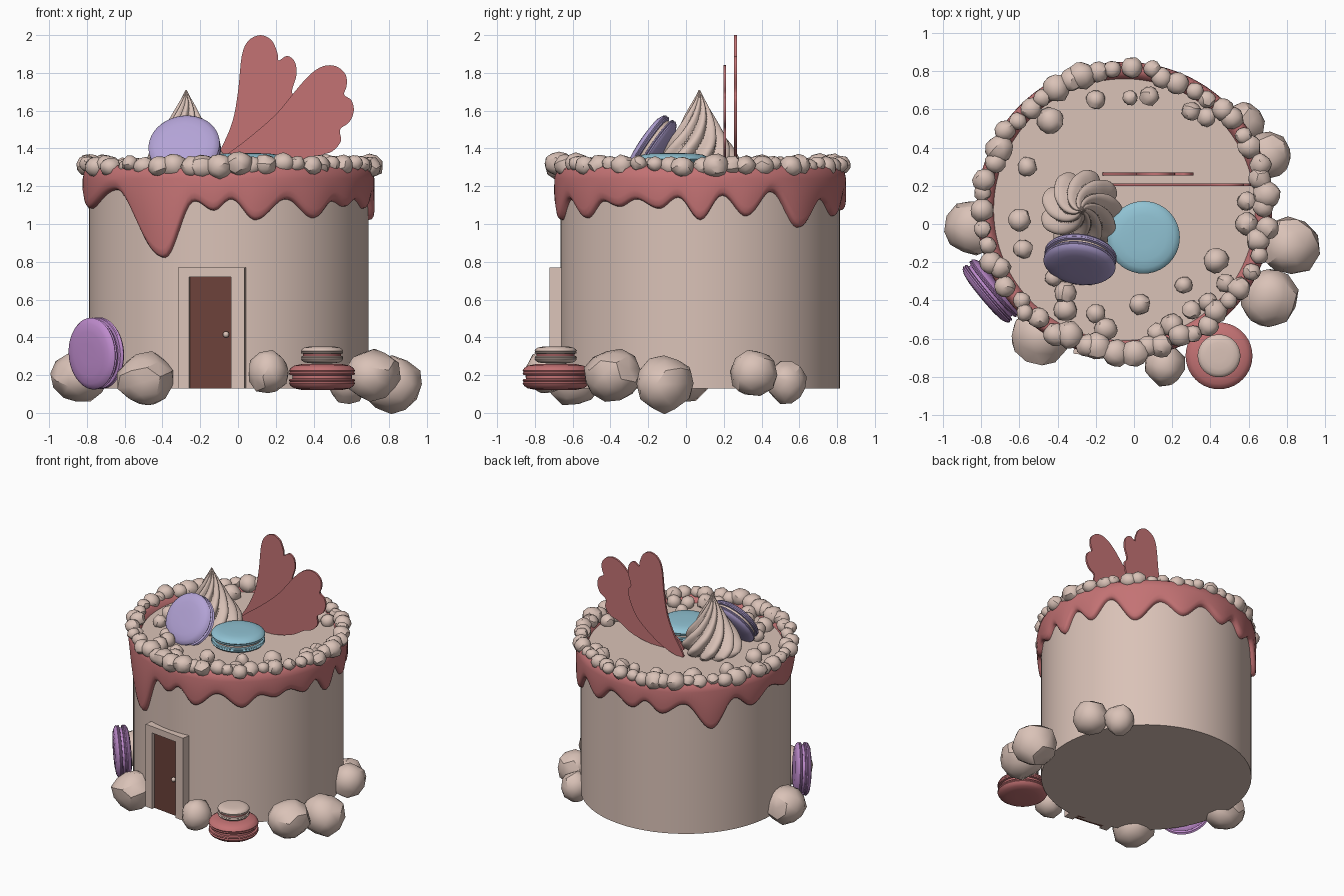
import bpy, bmesh, math, random
from mathutils import Matrix, Vector

if "Cube" in bpy.data.objects:
    bpy.data.objects.remove(bpy.data.objects["Cube"])

random.seed(4)
CX, CY = -0.05, 0.075          # cake axis


def material(name, rgb):
    m = bpy.data.materials.new(name)
    m.diffuse_color = (*rgb, 1)
    m.use_nodes = True
    m.node_tree.nodes["Principled BSDF"].inputs["Base Color"].default_value = m.diffuse_color
    return m


CREAM = material("cream", (0.70, 0.54, 0.475))
RED = material("berry_red", (0.55, 0.17, 0.175))
BROWN = material("door_brown", (0.15, 0.054, 0.042))
BLUE = material("sky_blue", (0.28, 0.54, 0.65))
LAVENDER = material("lavender", (0.45, 0.365, 0.67))
PURPLE = material("orchid_purple", (0.52, 0.26, 0.61))


def finish(name, bm, mats, angle=40):
    bmesh.ops.recalc_face_normals(bm, faces=bm.faces[:])
    me = bpy.data.meshes.new(name)
    bm.to_mesh(me)
    bm.free()
    ob = bpy.data.objects.new(name, me)
    bpy.context.collection.objects.link(ob)
    for m in mats:
        me.materials.append(m)
    bpy.ops.object.select_all(action='DESELECT')
    ob.select_set(True)
    bpy.context.view_layer.objects.active = ob
    bpy.ops.object.shade_smooth_by_angle(angle=math.radians(angle))
    return ob


def rings_mesh(name, rings, mats, caps=True, special=(), angle=40):
    """Skin closed rings of points; bands listed in special use material 1."""
    bm = bmesh.new()
    vs = [[bm.verts.new(p) for p in r] for r in rings]
    n = len(vs[0])
    for k, (a, b) in enumerate(zip(vs, vs[1:])):
        for i in range(n):
            f = bm.faces.new((a[i], a[(i + 1) % n], b[(i + 1) % n], b[i]))
            f.material_index = 1 if k in special else 0
    if caps:
        bm.faces.new(vs[0])
        bm.faces.new(vs[-1])
    return finish(name, bm, mats, angle)


def circle(r, z, n, x=0, y=0):
    return [(x + r * math.cos(2 * math.pi * i / n), y + r * math.sin(2 * math.pi * i / n), z)
            for i in range(n)]


# Cake body
rings_mesh("cake_body", [circle(0.74, z, 64, CX, CY) for z in (0.13, 1.26)], [CREAM])

# Icing with drips: (degrees from front towards the right, lower edge height)
DRIPS = [(-77, 1.08), (-52, 1.18), (-27, 0.82), (-14, 1.12), (-6, 1.07), (1, 1.13), (11, 1.02),
         (24, 1.13), (37, 1.03), (47, 1.12), (55, 1.09), (63, 1.13), (73, 1.08), (81, 1.14),
         (90, 1.02), (99, 1.15), (109, 1.04), (120, 1.17), (134, 0.98), (148, 1.13), (160, 1.04),
         (172, 1.15), (185, 1.07), (193, 1.14), (202, 1.06), (214, 1.14), (229, 0.94),
         (242, 1.15), (253, 1.06), (267, 1.15), (283, 1.08)]


def drip(deg):
    d = (deg + 77) % 360 - 77
    for (a, za), (b, zb) in zip(DRIPS, DRIPS[1:]):
        if a <= d <= b:
            return za + (zb - za) * (1 - math.cos(math.pi * (d - a) / (b - a))) / 2
    return 1.08


N = 240
rings = [[] for _ in range(9)]
for i in range(N):
    deg = i * 360 / N
    zb = drip(deg)
    section = [(0.735, zb), (0.757, zb + 0.005), (0.768, zb + 0.02), (0.773, zb + 0.05),
               (0.772, 1.24), (0.762, 1.29), (0.735, 1.31), (0.70, 1.295), (0.68, 1.25)]
    for ring, (r, z) in zip(rings, section):
        ring.append((CX + r * math.sin(math.radians(deg)), CY - r * math.cos(math.radians(deg)), z))
rings_mesh("drip_icing", rings, [RED], caps=False, angle=60)


# Lumpy cream blobs
def blobs(name, items, jitter=0.07):
    bm = bmesh.new()
    for x, y, z, r, h in items:
        spin = Matrix.Rotation(random.uniform(0, 6), 4, 'Z') @ Matrix.Rotation(random.uniform(0, 6), 4, 'X')
        vs = bmesh.ops.create_icosphere(bm, subdivisions=2, radius=1, matrix=spin)['verts']
        for v in vs:
            p = v.co * (1.02 + random.uniform(-jitter, jitter))
            v.co = (x + p.x * r, y + p.y * r, z + p.z * h)
    return finish(name, bm, [CREAM], 32)


blobs("base_cream_blobs", [
    (-0.84, -0.02, 0.19, 0.145, 0.135), (-0.49, -0.59, 0.18, 0.15, 0.14),
    (0.16, -0.735, 0.215, 0.112, 0.115), (0.71, -0.385, 0.2, 0.148, 0.135),
    (0.815, -0.115, 0.155, 0.155, 0.15), (0.70, 0.36, 0.21, 0.125, 0.12),
    (0.58, 0.53, 0.16, 0.105, 0.11)])

rim = []
for i in range(54):
    a = 2 * math.pi * (i + random.uniform(-0.25, 0.25)) / 54
    r = random.choice((0.045, 0.055, 0.06, 0.072))
    d = 0.735 + random.uniform(-0.02, 0.02)
    rim.append((CX + d * math.cos(a), CY + d * math.sin(a), 1.31 + random.uniform(-0.012, 0.012), r, r * 0.9))
blobs("rim_pearls", rim)

INNER = [(-0.44, 0.54, 7), (-0.2, 0.65, 5), (-0.02, 0.66, 4), (0.08, 0.67, 5), (0.3, 0.59, 5),
         (0.38, 0.56, 5), (0.59, 0.12, 5), (0.59, 0.0, 6), (0.43, -0.19, 6.5), (0.26, -0.32, 4.5),
         (0.03, -0.42, 5.5), (-0.6, 0.02, 6), (-0.58, -0.13, 5), (-0.42, -0.28, 4.5),
         (-0.36, -0.36, 6), (-0.36, -0.45, 6), (-0.2, -0.47, 5), (-0.15, -0.55, 6), (0.3, -0.45, 5),
         (0.2, -0.53, 6), (0.12, -0.57, 5), (0.39, -0.41, 5), (0.48, -0.31, 5), (-0.56, 0.3, 5)]
blobs("inner_pearls", [(x, y, 1.285, r / 100, r / 100) for x, y, r in INNER])


# Macarons: two shells around a filling
def macaron(name, centre, radius, half, shell, filling, normal=(0, 0, 1)):
    top = [(0.3, 1), (0.62, 0.97), (0.84, 0.86), (0.95, 0.68), (1.0, 0.48), (0.97, 0.36),
           (1.0, 0.28), (0.98, 0.17), (0.9, 0.13)]
    profile = top + [(r, -z) for r, z in reversed(top)]
    ob = rings_mesh(name, [circle(r * radius, z * half, 40) for r, z in profile],
                    [shell, filling], special=(8,))
    ob.location = centre
    ob.rotation_mode = 'QUATERNION'
    ob.rotation_quaternion = Vector(normal).to_track_quat('Z', 'Y')


macaron("blue_macaron", (0.05, -0.07, 1.315), 0.19, 0.06, BLUE, CREAM)
macaron("lavender_macaron", (-0.282, -0.185, 1.40), 0.19, 0.06, LAVENDER, CREAM, (-0.12, -0.83, 0.55))
macaron("wall_macaron", (-0.75, -0.35, 0.315), 0.19, 0.06, PURPLE, PURPLE, (-0.77, -0.64, -0.05))
macaron("red_macaron", (0.445, -0.69, 0.19), 0.175, 0.07, RED, RED)
macaron("small_macaron", (0.445, -0.69, 0.307), 0.112, 0.045, CREAM, RED)

# Twisted meringue swirl
rings = []
for k in range(33):
    t = k / 32
    pts = [(0, 0.15), (0.1, 0.2), (0.2, 0.2), (0.36, 0.165), (0.52, 0.118), (0.65, 0.086),
           (0.8, 0.05), (0.92, 0.02), (1, 0.003)]
    for (a, ra), (b, rb) in zip(pts, pts[1:]):
        if a <= t <= b:
            rad = ra + (rb - ra) * (t - a) / (b - a)
    ring = []
    for i in range(96):
        a = 2 * math.pi * i / 96
        r = rad * (0.76 + 0.32 * abs(math.sin(4.5 * (a - 2.0 * t))))
        ring.append((-0.275 + r * math.cos(a), 0.07 + r * math.sin(a), 1.25 + 0.46 * t))
    rings.append(ring)
rings_mesh("meringue_swirl", rings, [CREAM], angle=50)


# Scalloped wing plates
def wing(name, y, outline):
    pts = [Vector(p) for p in outline]
    n = len(pts)
    smooth = []
    for i in range(n):
        p0, p1, p2, p3 = (pts[(i + j) % n] for j in (-1, 0, 1, 2))
        for s in (0, 0.25, 0.5, 0.75):
            smooth.append(0.5 * (2 * p1 + (p2 - p0) * s + (2 * p0 - 5 * p1 + 4 * p2 - p3) * s * s
                                 + (3 * p1 - p0 - 3 * p2 + p3) * s ** 3))
    rings_mesh(name, [[(p.x, y + d, p.y) for p in smooth] for d in (-0.007, 0.007)], [RED])


wing("rear_wing", 0.262, [(-0.165, 1.27), (-0.09, 1.40), (-0.03, 1.54), (0.0, 1.7), (0.02, 1.89),
     (0.055, 1.97), (0.12, 2.0), (0.18, 1.97), (0.21, 1.9), (0.215, 1.865), (0.26, 1.89),
     (0.3, 1.86), (0.31, 1.79), (0.285, 1.7), (0.31, 1.66), (0.29, 1.57), (0.22, 1.45),
     (0.05, 1.32), (-0.1, 1.26)])
wing("front_wing", 0.205, [(-0.115, 1.32), (0.05, 1.45), (0.2, 1.58), (0.3, 1.7), (0.38, 1.79),
     (0.45, 1.835), (0.52, 1.835), (0.57, 1.79), (0.575, 1.73), (0.562, 1.685), (0.6, 1.655),
     (0.613, 1.6), (0.59, 1.54), (0.54, 1.5), (0.545, 1.44), (0.5, 1.385), (0.43, 1.36),
     (0.3, 1.29), (0.1, 1.255), (-0.09, 1.265)])

# Door, frame and knob, turned to follow the wall
turn = Matrix.Translation((-0.142, -0.70, 0)) @ Matrix.Rotation(math.radians(-7), 4, 'Z')


def box(name, mat, x0, x1, y0, y1, z0, z1):
    bm = bmesh.new()
    bmesh.ops.create_cube(bm, size=1, matrix=turn @ Matrix.Translation(
        ((x0 + x1) / 2, (y0 + y1) / 2, (z0 + z1) / 2)) @ Matrix.Diagonal((x1 - x0, y1 - y0, z1 - z0, 1)))
    finish(name, bm, [mat])


box("left_jamb", CREAM, -0.177, -0.117, 0, 0.075, 0.13, 0.72)
box("right_jamb", CREAM, 0.107, 0.177, 0, 0.075, 0.13, 0.72)
box("door_lintel", CREAM, -0.177, 0.177, 0, 0.075, 0.72, 0.77)
box("door", BROWN, -0.117, 0.107, 0.025, 0.07, 0.13, 0.72)
bm = bmesh.new()
bmesh.ops.create_uvsphere(bm, u_segments=16, v_segments=8, radius=0.017,
                          matrix=turn @ Matrix.Translation((0.078, 0.01, 0.415)))
finish("door_knob", bm, [CREAM])
